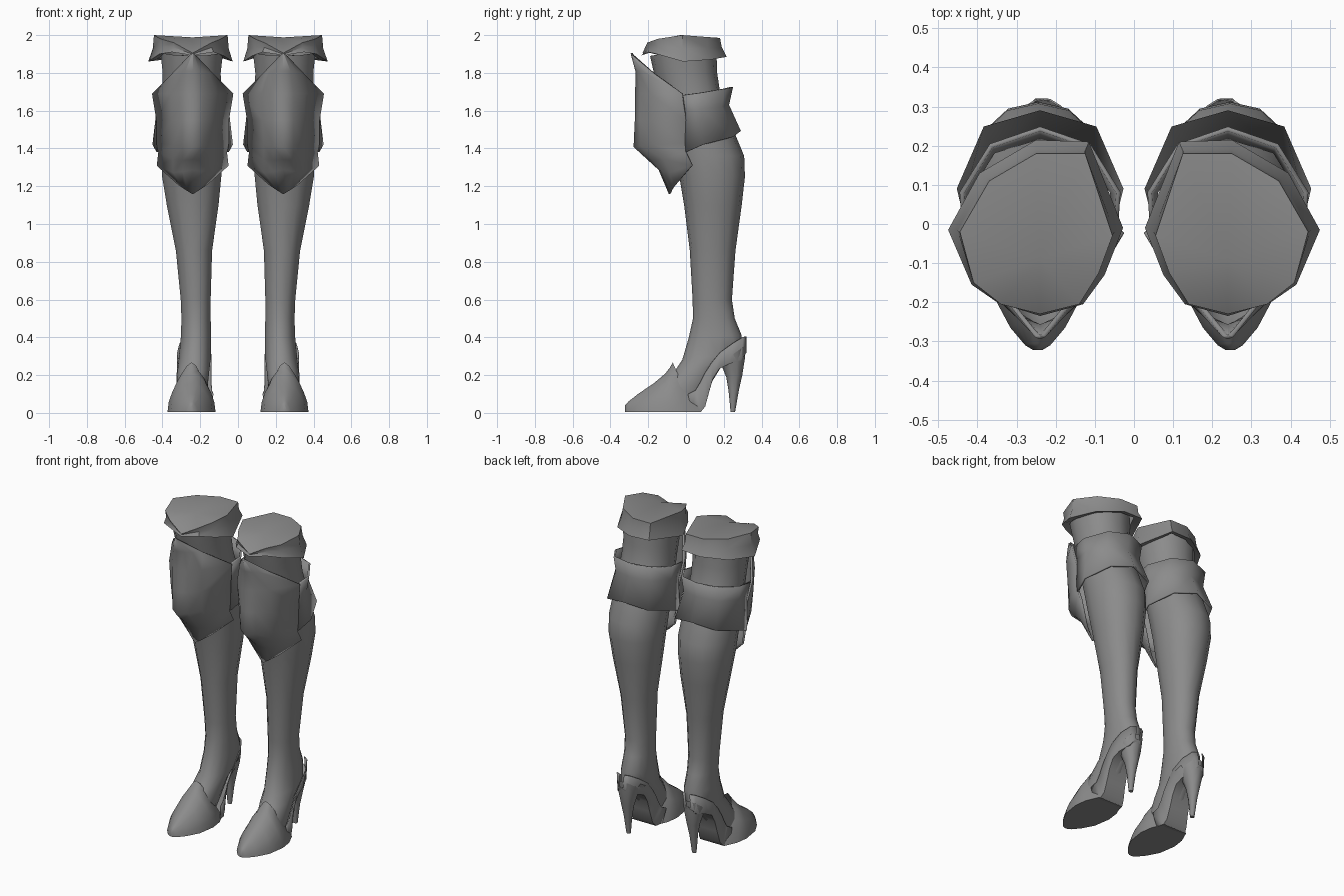
import bpy, bmesh, math

CX = 0.24  # centre line of one boot; the other is mirrored
grey = bpy.data.materials.new("steel_grey")
grey.diffuse_color = (0.26, 0.26, 0.26, 1)


def loft(name, rows, closed=True, caps=(False, False), thick=0, angle=40):
    """Skin a list of equal-length point rows, then mirror to the other leg."""
    bm = bmesh.new()
    vr = [[bm.verts.new(p) for p in r] for r in rows]
    n = len(rows[0])
    for a, b in zip(vr, vr[1:]):
        for i in range(n if closed else n - 1):
            j = (i + 1) % n
            bm.faces.new((a[i], a[j], b[j], b[i]))
    for cap, r in zip(caps, (vr[0], vr[-1])):
        if cap is True:
            bm.faces.new(r)
        elif cap:
            c = bm.verts.new(cap)
            for i in range(n):
                bm.faces.new((r[i], r[(i + 1) % n], c))
    bmesh.ops.remove_doubles(bm, verts=bm.verts, dist=0.0005)
    bmesh.ops.recalc_face_normals(bm, faces=bm.faces)
    # Make sure open shells face away from the leg
    bm.normal_update()
    out = 0
    for f in bm.faces:
        c = f.calc_center_median()
        out += f.calc_area() * (f.normal.x * (c.x - CX) + f.normal.y * (c.y - .05))
    if out < 0:
        bmesh.ops.reverse_faces(bm, faces=bm.faces)
    me = bpy.data.meshes.new(name)
    bm.to_mesh(me)
    bm.free()
    me.materials.append(grey)
    ob = bpy.data.objects.new(name, me)
    bpy.context.collection.objects.link(ob)
    bpy.ops.object.select_all(action='DESELECT')
    bpy.context.view_layer.objects.active = ob
    ob.select_set(True)
    bpy.ops.object.shade_smooth_by_angle(angle=math.radians(angle))
    if thick:
        s = ob.modifiers.new("thickness", 'SOLIDIFY')
        s.thickness, s.offset = thick, 0
    m = ob.modifiers.new("other_leg", 'MIRROR')
    m.use_mirror_merge = False
    return ob


def ring(yf, zf, yb, zb, cx, hw, n=14):
    """Slightly squared oval whose front and back may sit at different heights."""
    pts = []
    for i in range(n):
        a = 2 * math.pi * i / n
        t = (1 - math.cos(a)) / 2
        x = math.copysign(abs(math.sin(a)) ** .88, math.sin(a))
        pts.append((cx + hw * x, yf + (yb - yf) * t, zf + (zb - zf) * t))
    return pts


# Leg and foot: front y, front z, back y, back z, centre x, half width
leg = [(-.19, 1.89, .16, 1.95, .245, .17), (-.17, 1.8, .165, 1.8, .245, .157),
       (-.14, 1.7, .18, 1.7, .245, .158), (-.09, 1.5, .25, 1.5, .245, .165),
       (-.06, 1.36, .308, 1.36, .245, .166), (-.035, 1.25, .312, 1.25, .245, .16),
       (-.01, 1.1, .295, 1.1, .24, .14), (.02, .86, .262, .86, .233, .098),
       (.035, .6, .243, .6, .224, .081), (.037, .5, .258, .5, .222, .079),
       (.015, .4, .295, .41, .222, .082), (-.02, .28, .29, .32, .228, .086),
       (-.06, .22, .19, .25, .235, .086), (-.09, .18, .11, .12, .242, .084),
       (-.17, .12, .07, .03, .246, .075)]
loft("leg", [ring(*r) for r in leg], caps=(False, True))

# Pointed shoe front: top y, side y, height, half width
vamp = [(-.322, -.322, .04, .012), (-.305, -.31, .06, .032), (-.25, -.265, .103, .07),
        (-.17, -.19, .157, .11), (-.11, -.08, .208, .127), (-.085, .0, .24, .116),
        (-.07, .08, .267, .08)]
rows = []
for yt, ys, h, w in vamp:
    row = []
    for i in range(11):
        t = math.pi * i / 10
        s = math.sin(t)
        peak = s * (.8 + .2 * s * s)  # slight ridge along the top
        row.append((.246 + w * math.cos(t), ys + (yt - ys) * s, .006 + (h - .006) * peak))
    rows.append(row)
loft("shoe_front", rows, caps=(True, False), angle=55)

# Heel counter and arch: upper y, z, lower y, z, upper and lower half width
counter = [(.01, .1, .03, .009, .1, .09), (.05, .12, .078, .007, .092, .08),
           (.075, .16, .1, .035, .09, .072), (.1, .21, .12, .11, .09, .066),
           (.135, .265, .14, .18, .089, .064), (.18, .32, .175, .235, .088, .066),
           (.25, .37, .225, .26, .075, .062), (.3, .4, .29, .28, .045, .04),
           (.318, .405, .318, .32, .016, .014)]
loft("heel_counter", [[(.232 - wu, yu, zu), (.238 - wl, yl, zl),
                       (.238 + wl, yl, zl), (.232 + wu, yu, zu)]
                      for yu, zu, yl, zl, wu, wl in counter], closed=False, thick=.005)

# Tall slim heel
heel = [(.18, .26, .318, .36, .066), (.195, .235, .312, .29, .056),
        (.213, .19, .298, .2, .038), (.225, .12, .28, .12, .024),
        (.236, .006, .26, .006, .014)]
loft("heel", [ring(a, b, c, d, .232, w, 10) for a, b, c, d, w in heel],
     caps=(True, True), angle=55)

# Flared cuff with a front notch and a closed top
top = [(0, -.23, 1.905), (.1, -.205, 1.96), (.17, -.15, 1.98), (.205, -.02, 2),
       (.13, .11, 1.99), (.01, .18, 1.985), (-.115, .18, 1.985), (-.185, -.03, 2),
       (-.15, -.125, 1.98), (-.1, -.205, 1.96)]
hem = [(0, -.235, 1.893), (.11, -.2, 1.91), (.175, -.155, 1.9), (.235, -.015, 1.86),
       (.155, .13, 1.87), (.01, .215, 1.885), (-.125, .21, 1.89), (-.212, -.01, 1.86),
       (-.165, -.13, 1.89), (-.11, -.205, 1.91)]
mid = [((a[0] + b[0]) * .48, (a[1] + b[1]) * .48, (a[2] + b[2]) / 2) for a, b in zip(top, hem)]
under = [(u * .78, y * .8, z + .015) for u, y, z in hem]
loft("cuff", [[(CX + u, y, z) for u, y, z in r] for r in (top, mid, hem, under)],
     caps=((CX, -.09, 1.988), False), angle=45)

# Band wrapped around the back of the knee: half outlines from front to back
band = [[(.192, -.03, 1.68), (.2, .08, 1.695), (.125, .2, 1.715), (0, .243, 1.725)],
        [(.178, -.02, 1.6), (.185, .08, 1.61), (.12, .185, 1.62), (0, .222, 1.63)],
        [(.185, .0, 1.38), (.207, .09, 1.42), (.14, .245, 1.46), (0, .285, 1.49)]]
loft("knee_band", [[(CX + u, y, z) for u, y, z in r]
                   + [(CX - u, y, z) for u, y, z in reversed(r[:-1])] for r in band],
     closed=False, thick=.012)

# Knee shield: centre, inner, middle and edge points of each row
shield = [[(0, -.288, 1.905), (.003, -.287, 1.902), (.006, -.286, 1.899), (.009, -.285, 1.896)],
          [(0, -.262, 1.81), (.035, -.25, 1.81), (.07, -.22, 1.805), (.105, -.165, 1.795)],
          [(0, -.263, 1.69), (.05, -.24, 1.69), (.11, -.185, 1.69), (.21, -.02, 1.69)],
          [(0, -.265, 1.55), (.05, -.24, 1.55), (.105, -.178, 1.55), (.187, 0, 1.55)],
          [(0, -.272, 1.41), (.05, -.235, 1.415), (.1, -.165, 1.42), (.187, -.005, 1.43)],
          [(0, -.2, 1.345), (.05, -.172, 1.34), (.1, -.115, 1.345), (.177, 0, 1.38)],
          [(0, -.14, 1.29), (.05, -.12, 1.28), (.1, -.082, 1.275), (.185, .033, 1.31)],
          [(0, -.085, 1.16), (.025, -.078, 1.177), (.05, -.066, 1.194), (.075, -.05, 1.212)]]
loft("knee_shield", [[(CX - u, y, z) for u, y, z in reversed(r[1:])]
                     + [(CX + u, y, z) for u, y, z in r] for r in shield],
     closed=False, thick=.012, angle=60)
